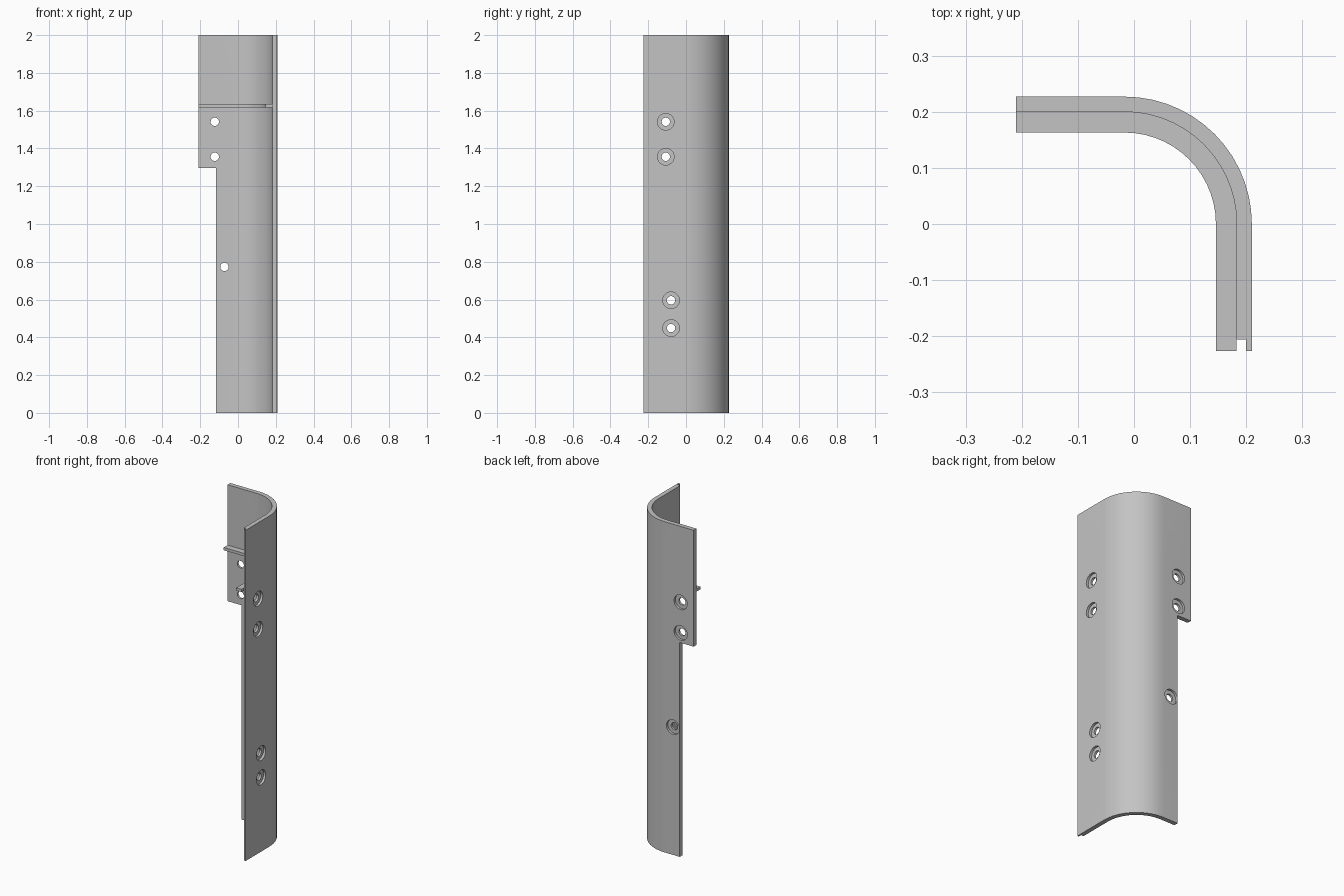
import bpy, bmesh, math
from mathutils import Matrix, Vector

old = bpy.data.objects.get("Cube")
if old:
    bpy.data.objects.remove(old, do_unlink=True)

grey = bpy.data.materials.new("plain grey")
grey.use_nodes = True
colour = (0.55, 0.55, 0.55, 1)
grey.diffuse_color = colour
grey.node_tree.nodes["Principled BSDF"].inputs["Base Color"].default_value = colour

CX = -0.017          # centre of the bend
OUTER, INNER, SHELF = 0.227, 0.2, 0.163
LEFT, FRONT, LIP = -0.21, -0.226, -0.206
BEND_STEPS = 14


def new_object(name, bm):
    bmesh.ops.recalc_face_normals(bm, faces=bm.faces)
    mesh = bpy.data.meshes.new(name)
    bm.to_mesh(mesh)
    bm.free()
    obj = bpy.data.objects.new(name, mesh)
    bpy.context.collection.objects.link(obj)
    mesh.materials.append(grey)
    return obj


def bend(radius, front):
    """Plan line along the back, round the bend and down the side."""
    pts = [(LEFT, radius)]
    for i in range(BEND_STEPS + 1):
        a = math.pi / 2 * (1 - i / BEND_STEPS)
        pts.append((CX + radius * math.cos(a), radius * math.sin(a)))
    return pts + [(CX + radius, front)]


def prism(name, outline, z0, z1):
    bm = bmesh.new()
    face = bm.faces.new([bm.verts.new((x, y, z0)) for x, y in outline])
    new = bmesh.ops.extrude_face_region(bm, geom=[face])["geom"]
    verts = [v for v in new if isinstance(v, bmesh.types.BMVert)]
    bmesh.ops.translate(bm, verts=verts, vec=(0, 0, z1 - z0))
    return new_object(name, bm)


def box(name, lo, hi):
    return prism(name, [(lo[0], lo[1]), (hi[0], lo[1]), (hi[0], hi[1]), (lo[0], hi[1])], lo[2], hi[2])


def cylinder(name, centre, axis, radius, depth):
    bm = bmesh.new()
    turn = Vector(axis).to_track_quat("Z", "Y").to_matrix().to_4x4()
    bmesh.ops.create_cone(bm, cap_ends=True, segments=32, radius1=radius, radius2=radius,
                          depth=depth, matrix=Matrix.Translation(centre) @ turn)
    return new_object(name, bm)


def cut(target, cutter):
    cutter.hide_render = True
    mod = target.modifiers.new("cut", "BOOLEAN")
    mod.operation, mod.solver, mod.object = "DIFFERENCE", "EXACT", cutter
    bpy.context.view_layer.objects.active = target
    bpy.ops.object.modifier_apply(modifier=mod.name)
    bpy.data.objects.remove(cutter, do_unlink=True)


# Curved wall with a thin lip along its front edge
inside = bend(INNER, LIP)
wall_outline = bend(OUTER, FRONT) + [(0.2, FRONT), (0.2, LIP)] + inside[::-1]
wall = prism("curved_wall", wall_outline, 0, 2)

# Lower part of the back wall is narrower
cut(wall, box("back_cutout", (-0.3, 0.1, -0.1), (-0.117, 0.3, 1.296)))

# Screw holes with flat counterbores on the outside
back_holes = [(-0.123, 1.541), (-0.123, 1.356), (-0.072, 0.773)]
side_holes = [(-0.107, 1.541), (-0.107, 1.356), (-0.079, 0.596), (-0.079, 0.449)]
holes = [((x, OUTER, z), (0, 1, 0)) for x, z in back_holes]
holes += [((CX + OUTER, y, z), (1, 0, 0)) for y, z in side_holes]
for centre, axis in holes:
    cut(wall, cylinder("screw_hole", centre, axis, 0.022, 0.1))
    cut(wall, cylinder("counterbore", centre, axis, 0.044, 0.028))

# Thin shelf following the inside of the wall
shelf = prism("inner_shelf", bend(INNER, FRONT) + bend(SHELF, FRONT)[::-1], 1.618, 1.635)

for obj in (wall, shelf):
    bpy.ops.object.select_all(action="DESELECT")
    obj.select_set(True)
    bpy.context.view_layer.objects.active = obj
    bpy.ops.object.shade_smooth_by_angle(angle=math.radians(30))
